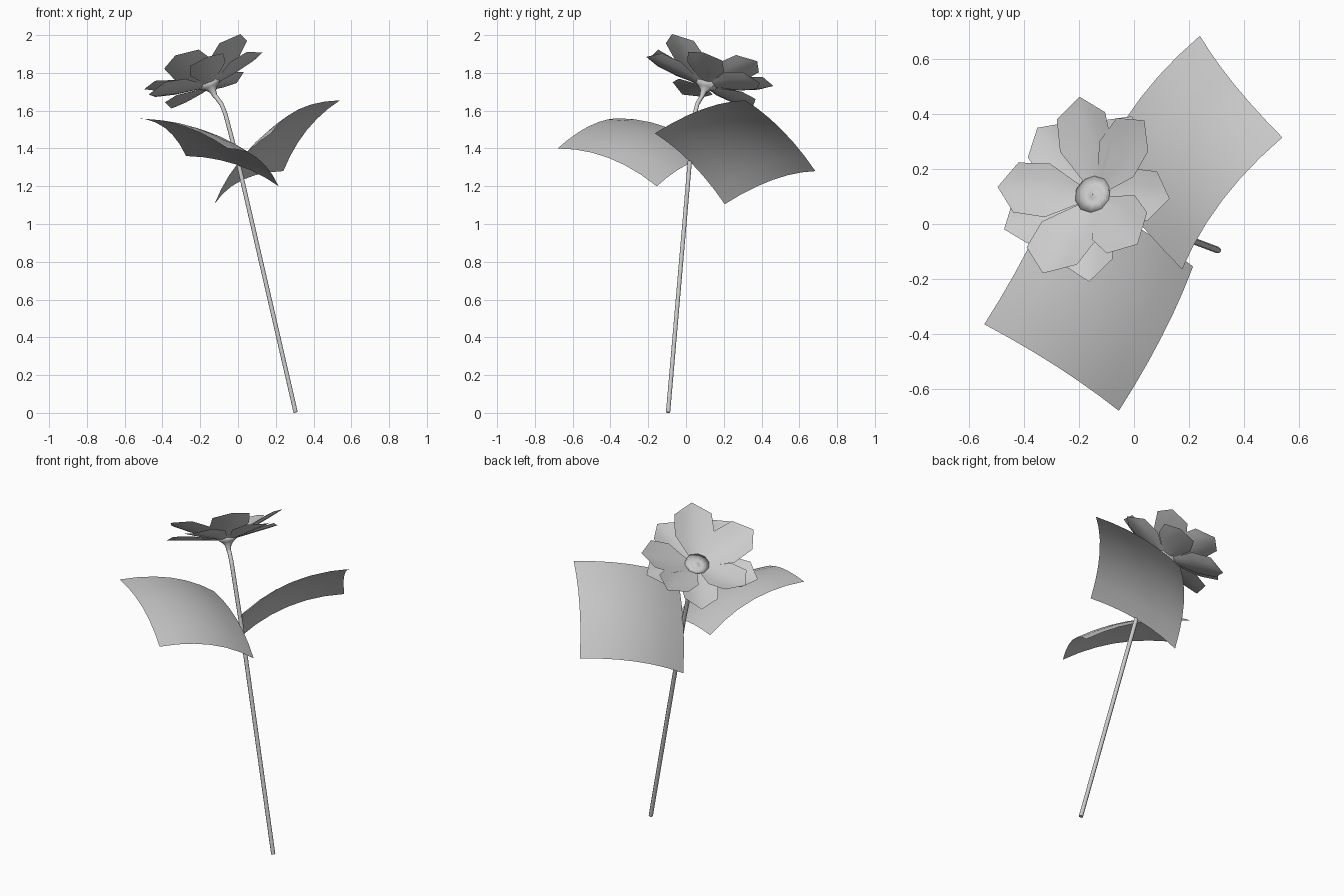
import bpy, math
from mathutils import Vector, Matrix

if "Cube" in bpy.data.objects:
    bpy.data.objects.remove(bpy.data.objects["Cube"])

# Flower frame: centre, tilted axis n, level axis p, and q completing it
C = Vector((-0.14, 0.10, 1.72))
n = Vector((-0.379, 0.30, 0.876)).normalized()
p = Vector((0.621, 0.785, 0)).normalized()
q = n.cross(p)


def mesh_object(name, verts, faces, smooth=True):
    me = bpy.data.meshes.new(name)
    me.from_pydata([tuple(v) for v in verts], [], faces)
    me.update()
    for poly in me.polygons:
        poly.use_smooth = smooth
    ob = bpy.data.objects.new(name, me)
    bpy.context.collection.objects.link(ob)
    return ob


def grid_faces(rows, cols):
    return [(i * cols + j, i * cols + j + 1, (i + 1) * cols + j + 1, (i + 1) * cols + j)
            for i in range(rows - 1) for j in range(cols - 1)]


def flower_point(x, y, z):
    return C + p * x + q * y + n * z


# Leaves: square sheets bulged along both directions
def leaf(name, base_a, base_b, tip_a, seg=6):
    base_a, base_b, tip_a = Vector(base_a), Vector(base_b), Vector(tip_a)
    length, width = tip_a - base_a, base_b - base_a
    normal = length.cross(width).normalized()
    if normal.z < 0:
        normal = -normal
    verts = []
    for i in range(seg + 1):
        for j in range(seg + 1):
            u, v = i / seg, j / seg
            bulge = 0.055 * 4 * u * (1 - u) + 0.04 * 4 * v * (1 - v)
            verts.append(base_a + length * u + width * v + normal * bulge)
    return mesh_object(name, verts, grid_faces(seg + 1, seg + 1))


leaf("leaf_back", (-0.125, 0.205, 1.105), (0.175, -0.165, 1.48), (0.24, 0.685, 1.28))
leaf("leaf_front", (0.215, -0.155, 1.20), (-0.275, 0.16, 1.36), (-0.055, -0.68, 1.40))


# Petals: angular blades with a pointed tip, cupped around the centre line
def petal(name, angle, tip_height, scale, wide):
    rows = [(0.045, 0.03), (0.16, 0.102), (0.27, 0.095)]
    a = math.radians(angle)

    def place(r, w, h):
        return flower_point(r * math.cos(a) - w * math.sin(a),
                            r * math.sin(a) + w * math.cos(a), h)

    verts = []
    for r, w in rows:
        t = (r - 0.045) / 0.3
        h = 0.015 + (tip_height - 0.015) * t
        for s in (-1, -0.5, 0, 0.5, 1):
            verts.append(place(r * scale, w * s * wide, h + 0.022 * s * s * (w / 0.1)))
    verts.append(place(0.34 * scale, 0, tip_height))
    faces = grid_faces(3, 5) + [(10 + j, 11 + j, 15) for j in range(4)]
    return mesh_object(name, verts, faces)


inner = [(43, 1.0, 1.0), (126, 0.97, 1.0), (197, 1.04, 1.15), (263, 1.0, 1.1), (353, 0.97, 1.0)]
outer = [(10, 0.93, 1.0), (79, 1.0, 1.0), (149, 1.03, 1.0), (222, 1.02, 1.0), (300, 0.95, 1.0)]
for k, (ang, sc, wd) in enumerate(inner):
    petal(f"inner_petal_{k + 1}", ang, 0.14, sc, wd)
for k, (ang, sc, wd) in enumerate(outer):
    petal(f"outer_petal_{k + 1}", ang, 0.06, sc, wd)

# Flower centre: revolved cup with a small raised bump
profile = [(0.012, -0.055), (0.018, -0.02), (0.034, 0.0), (0.07, 0.028),
           (0.03, 0.015), (0.012, 0.022), (0.001, 0.026)]
sides = 10
verts = [flower_point(r * math.cos(2 * math.pi * j / sides), r * math.sin(2 * math.pi * j / sides), h)
         for r, h in profile for j in range(sides + 1)]
mesh_object("flower_centre", verts, grid_faces(len(profile), sides + 1))

# Stem: round bevelled path bending at the top
path = [(0.305, -0.095, 0.003), (0.0, 0.02, 1.33), (-0.066, 0.046, 1.58),
        (-0.088, 0.06, 1.635), (-0.12, 0.085, 1.678)]
cu = bpy.data.curves.new("stem", 'CURVE')
cu.dimensions = '3D'
cu.bevel_depth = 0.012
cu.bevel_resolution = 2
cu.use_fill_caps = True
sp = cu.splines.new('POLY')
sp.points.add(len(path) - 1)
for pt, co in zip(sp.points, path):
    pt.co = (*co, 1)
sp.use_smooth = True
bpy.context.collection.objects.link(bpy.data.objects.new("stem", cu))
